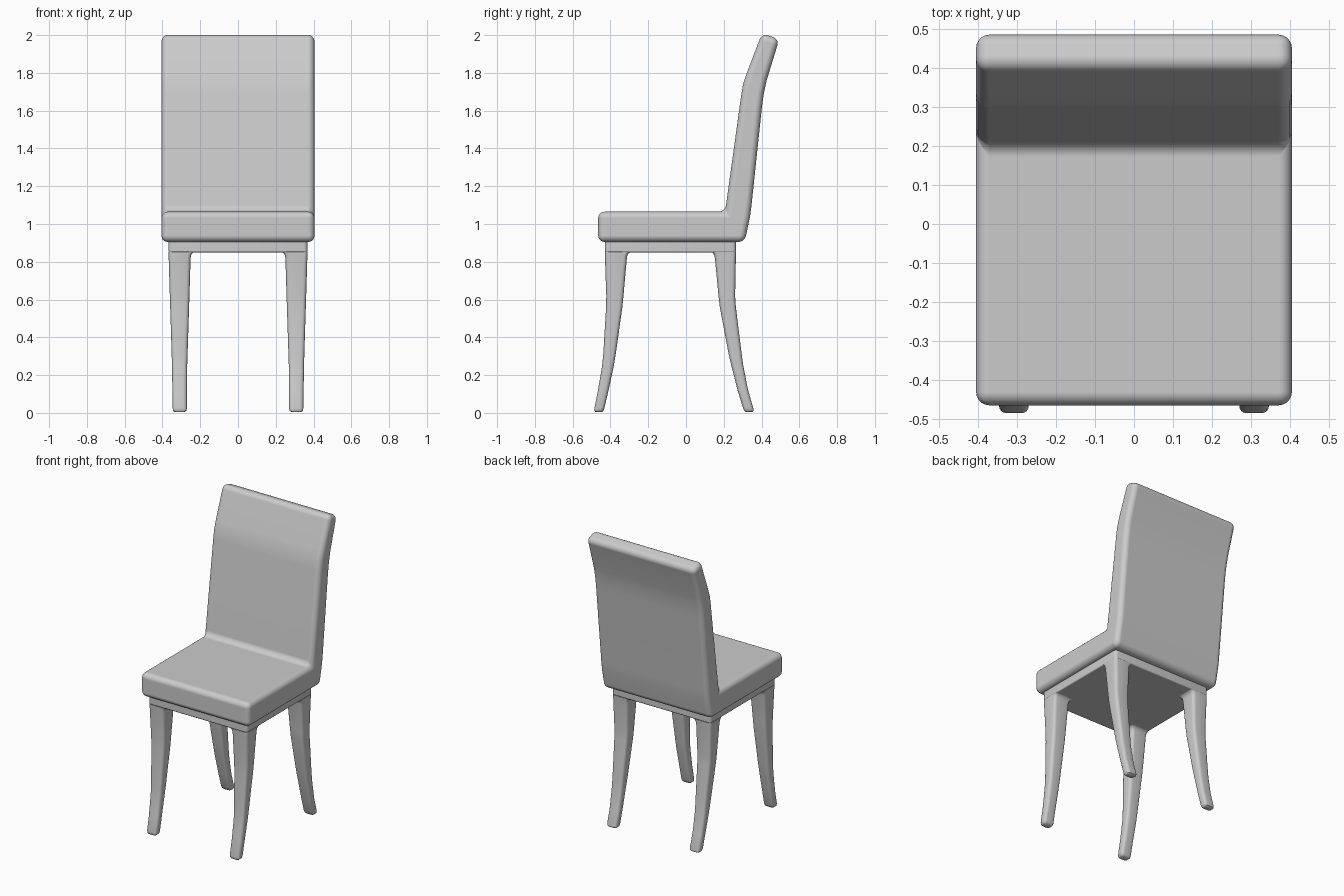
import bpy, bmesh, math

if "Cube" in bpy.data.objects:
    bpy.data.objects.remove(bpy.data.objects["Cube"])


def make_object(name, bm, bevel=0):
    bmesh.ops.recalc_face_normals(bm, faces=bm.faces)
    me = bpy.data.meshes.new(name)
    bm.to_mesh(me)
    bm.free()
    ob = bpy.data.objects.new(name, me)
    bpy.context.collection.objects.link(ob)
    bpy.ops.object.select_all(action='DESELECT')
    ob.select_set(True)
    bpy.context.view_layer.objects.active = ob
    bpy.ops.object.shade_smooth_by_angle(angle=math.radians(40))
    if bevel:
        m = ob.modifiers.new("rounding", 'BEVEL')
        m.width = bevel
        m.segments = 5
        m.limit_method = 'ANGLE'
        m.angle_limit = math.radians(35)
        m.harden_normals = True
    return ob


def extrude_profile(name, pts, half_width, bevel):
    """Side profile (y, z) extruded across x."""
    bm = bmesh.new()
    face = bm.faces.new([bm.verts.new((-half_width, y, z)) for y, z in pts])
    res = bmesh.ops.extrude_face_region(bm, geom=[face], use_keep_orig=True)
    verts = [g for g in res["geom"] if isinstance(g, bmesh.types.BMVert)]
    bmesh.ops.translate(bm, verts=verts, vec=(2 * half_width, 0, 0))
    return make_object(name, bm, bevel)


def rounded_rect(x0, x1, y0, y1, r, n=4):
    corners = [(x1 - r, y1 - r), (x0 + r, y1 - r), (x0 + r, y0 + r), (x1 - r, y0 + r)]
    return [(cx + r * math.cos(a), cy + r * math.sin(a))
            for k, (cx, cy) in enumerate(corners)
            for a in [(k + i / n) * math.pi / 2 for i in range(n + 1)]]


def loft_leg(name, sections, side):
    """Sections: z, inner x, outer x, low y, high y, corner radius."""
    bm = bmesh.new()
    rings = [[bm.verts.new((side * x, y, z)) for x, y in rounded_rect(x0, x1, y0, y1, r)]
             for z, x0, x1, y0, y1, r in sections]
    for a, b in zip(rings, rings[1:]):
        for i in range(len(a)):
            j = (i + 1) % len(a)
            bm.faces.new((a[i], a[j], b[j], b[i]))
    bm.faces.new(rings[0])
    bm.faces.new(rings[-1])
    return make_object(name, bm)


# Upholstered seat and curved backrest in one continuous shell
extrude_profile("seat_and_backrest", [
    (-0.465, 0.905), (-0.465, 1.065), (0.207, 1.065),
    (0.292, 1.68), (0.302, 1.74), (0.322, 1.80), (0.402, 2.01),
    (0.494, 1.978), (0.427, 1.76), (0.412, 1.69), (0.402, 1.62),
    (0.347, 1.10), (0.339, 1.04), (0.311, 0.905)], 0.405, 0.034)

# Frame slab under the seat
bm = bmesh.new()
outline = rounded_rect(-0.368, 0.368, -0.43, 0.265, 0.02)
low = [bm.verts.new((x, y, 0.85)) for x, y in outline]
top = [bm.verts.new((x, y, 0.92)) for x, y in outline]
for i in range(len(low)):
    j = (i + 1) % len(low)
    bm.faces.new((low[i], low[j], top[j], top[i]))
bm.faces.new(low)
bm.faces.new(top)
make_object("seat_frame", bm, 0.008)

# Legs: z, inner x, outer x, outer y, inner y, corner radius
front = [(0.005, 0.281, 0.336, -0.480, -0.444, 0.012),
         (0.011, 0.274, 0.343, -0.485, -0.437, 0.015),
         (0.025, 0.270, 0.346, -0.485, -0.432, 0.018),
         (0.12, 0.270, 0.347, -0.466, -0.410, 0.020),
         (0.25, 0.269, 0.350, -0.444, -0.382, 0.020),
         (0.31, 0.267, 0.351, -0.438, -0.372, 0.020),
         (0.56, 0.259, 0.359, -0.423, -0.337, 0.020),
         (0.62, 0.257, 0.361, -0.422, -0.331, 0.020),
         (0.82, 0.251, 0.367, -0.429, -0.313, 0.020)]
back = [(0.005, 0.281, 0.336, 0.350, 0.316, 0.012),
        (0.011, 0.274, 0.343, 0.357, 0.309, 0.015),
        (0.025, 0.270, 0.346, 0.356, 0.302, 0.018),
        (0.12, 0.270, 0.347, 0.329, 0.273, 0.020),
        (0.25, 0.269, 0.350, 0.303, 0.240, 0.020),
        (0.31, 0.267, 0.351, 0.295, 0.226, 0.020),
        (0.56, 0.259, 0.359, 0.264, 0.179, 0.020),
        (0.62, 0.257, 0.361, 0.260, 0.172, 0.020),
        (0.82, 0.251, 0.367, 0.264, 0.153, 0.020)]

for label, rows in (("front_leg", front), ("back_leg", back)):
    inward = 1 if label == "front_leg" else -1
    z, xi, xo, yo, yi, r = rows[-1]
    # flared fillet where the leg meets the frame
    flare = [(z + 0.032 * math.sin(a), xi - 0.025 * (1 - math.cos(a)), xo + 0.001,
              yo - 0.001 * inward, yi + 0.025 * inward * (1 - math.cos(a)), r)
             for a in [math.radians(d) for d in (30, 55, 75, 90)]]
    sections = [(z, xi, xo, min(yo, yi), max(yo, yi), r)
                for z, xi, xo, yo, yi, r in rows + flare]
    for side, word in ((1, "right"), (-1, "left")):
        loft_leg(f"{label}_{word}", sections, side)
